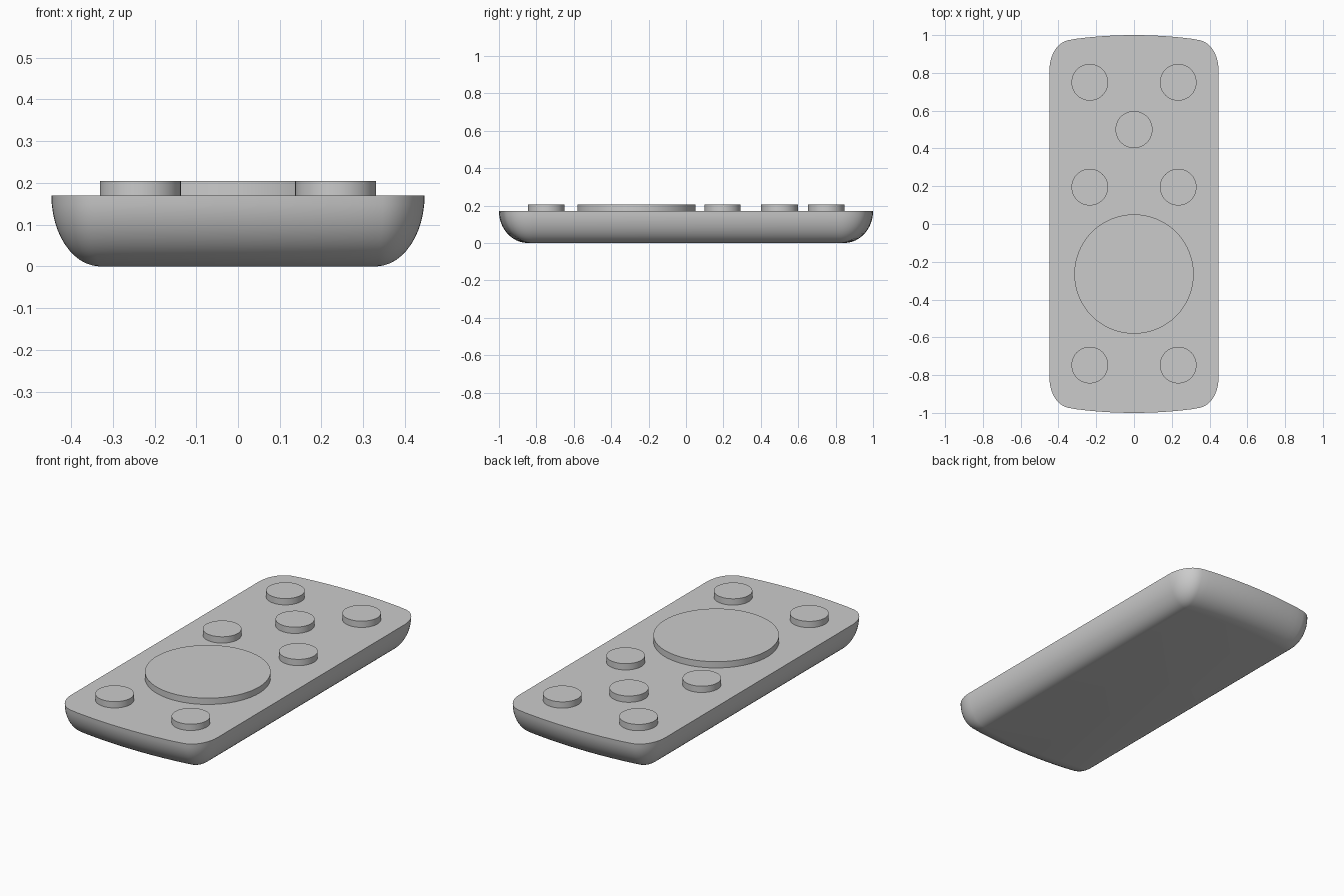
import bpy, bmesh
from math import sin, cos, pi, radians

cube = bpy.data.objects.get("Cube")
if cube:
    bpy.data.objects.remove(cube)

grey = bpy.data.materials.new("plain_grey")
grey.use_nodes = True
tone = (0.6, 0.6, 0.6, 1)
grey.diffuse_color = tone
grey.node_tree.nodes["Principled BSDF"].inputs["Base Color"].default_value = tone

TOP, HALF_X, HALF_Y, BULGE = 0.17, 0.33, 0.82, 0.025


def finish(bm, name):
    bmesh.ops.recalc_face_normals(bm, faces=bm.faces)
    mesh = bpy.data.meshes.new(name)
    bm.to_mesh(mesh)
    bm.free()
    obj = bpy.data.objects.new(name, mesh)
    mesh.materials.append(grey)
    bpy.context.collection.objects.link(obj)
    bpy.ops.object.select_all(action="DESELECT")
    obj.select_set(True)
    bpy.context.view_layer.objects.active = obj
    bpy.ops.object.shade_smooth_by_angle(angle=radians(40))
    return obj


def outline(s):
    """Rounded rectangle with bowed ends; s scales the corner rounding."""
    quarter = []
    for i in range(11):
        a = radians(82) * i / 10
        quarter.append((HALF_X + 0.117 * s * cos(a), HALF_Y + 0.155 * s * sin(a)))
    x0 = quarter[-1][0]
    for i in range(1, 9):
        x = x0 * (1 - i / 8)
        quarter.append((x, HALF_Y + 0.155 * s + BULGE * (1 - (x / x0) ** 2)))
    half = quarter + [(-x, y) for x, y in quarter[-2::-1]]
    return half + [(-x, -y) for x, y in half]


# Body: rings lofted up a quarter-ellipse side profile
bm = bmesh.new()
rings = []
STEPS = 12
for k in range(STEPS + 1):
    a = pi / 2 * (0.02 + 0.98 * k / STEPS)
    z = 0 if k == 0 else TOP * (1 - cos(a))
    rings.append([bm.verts.new((x, y, z)) for x, y in outline(sin(a))])
n = len(rings[0])
for low, high in zip(rings, rings[1:]):
    for i in range(n):
        j = (i + 1) % n
        bm.faces.new((low[i], low[j], high[j], high[i]))
bm.faces.new(rings[0][::-1])
bm.faces.new(rings[-1])
finish(bm, "body")


# Raised round controls
def disc(name, x, y, radius):
    bm = bmesh.new()
    bmesh.ops.create_cone(bm, cap_ends=True, segments=64, radius1=radius,
                          radius2=radius, depth=0.045)
    bmesh.ops.translate(bm, verts=bm.verts, vec=(x, y, TOP + 0.0125))
    finish(bm, name)


disc("direction_pad", 0, -0.265, 0.316)
disc("centre_button", 0, 0.5, 0.098)
for row, y in (("rear", 0.75), ("middle", 0.195), ("front", -0.747)):
    for side, x in (("left", 0.234), ("right", -0.234)):
        disc(f"{row}_{side}_button", x, y, 0.097)
